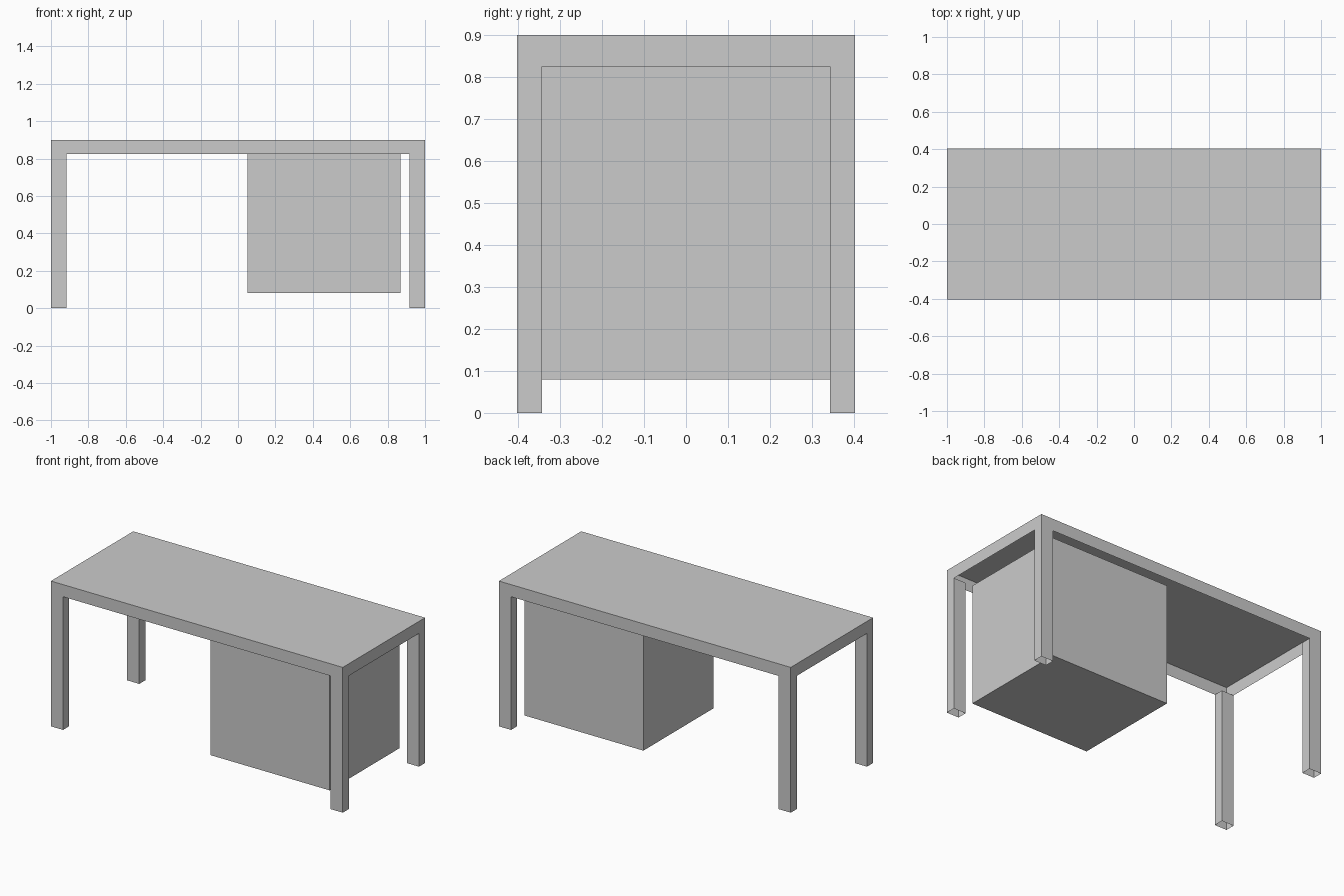
import bpy, bmesh
from mathutils import Vector

if "Cube" in bpy.data.objects:
    bpy.data.objects.remove(bpy.data.objects["Cube"])


def box(name, lo, hi, open_top=False, open_bottom=False):
    """Box between two corners, optionally without its top or bottom face."""
    lo, hi = Vector(lo), Vector(hi)
    bm = bmesh.new()
    bmesh.ops.create_cube(bm, size=1)
    bm.normal_update()
    drop = [f for f in bm.faces
            if (open_top and f.normal.z > 0.5) or (open_bottom and f.normal.z < -0.5)]
    bmesh.ops.delete(bm, geom=drop, context='FACES')
    bmesh.ops.scale(bm, vec=hi - lo, verts=bm.verts)
    mesh = bpy.data.meshes.new(name)
    bm.to_mesh(mesh)
    bm.free()
    obj = bpy.data.objects.new(name, mesh)
    obj.location = (lo + hi) / 2
    bpy.context.collection.objects.link(obj)
    return obj


HX, HY, H = 1.0, 0.403, 0.9      # half length, half depth, height
RIM = 0.825                      # lower edge of the desktop rim
LX, LY = 0.083, 0.06             # leg section

# Desktop: thin shell with a rim, open underneath
box("desktop", (-HX, -HY, RIM), (HX, HY, H), open_bottom=True)

# Hollow legs flush with the desktop corners
for sx, side in ((-1, "left"), (1, "right")):
    for sy, end in ((-1, "front"), (1, "back")):
        xs = sorted((sx * HX, sx * (HX - LX)))
        ys = sorted((sy * HY, sy * (HY - LY)))
        box(f"{end}_{side}_leg", (xs[0], ys[0], 0), (xs[1], ys[1], RIM),
            open_top=True, open_bottom=True)

# Cabinet hanging between the legs on the right
box("cabinet", (0.052, -0.343, 0.08), (0.868, 0.343, RIM))
